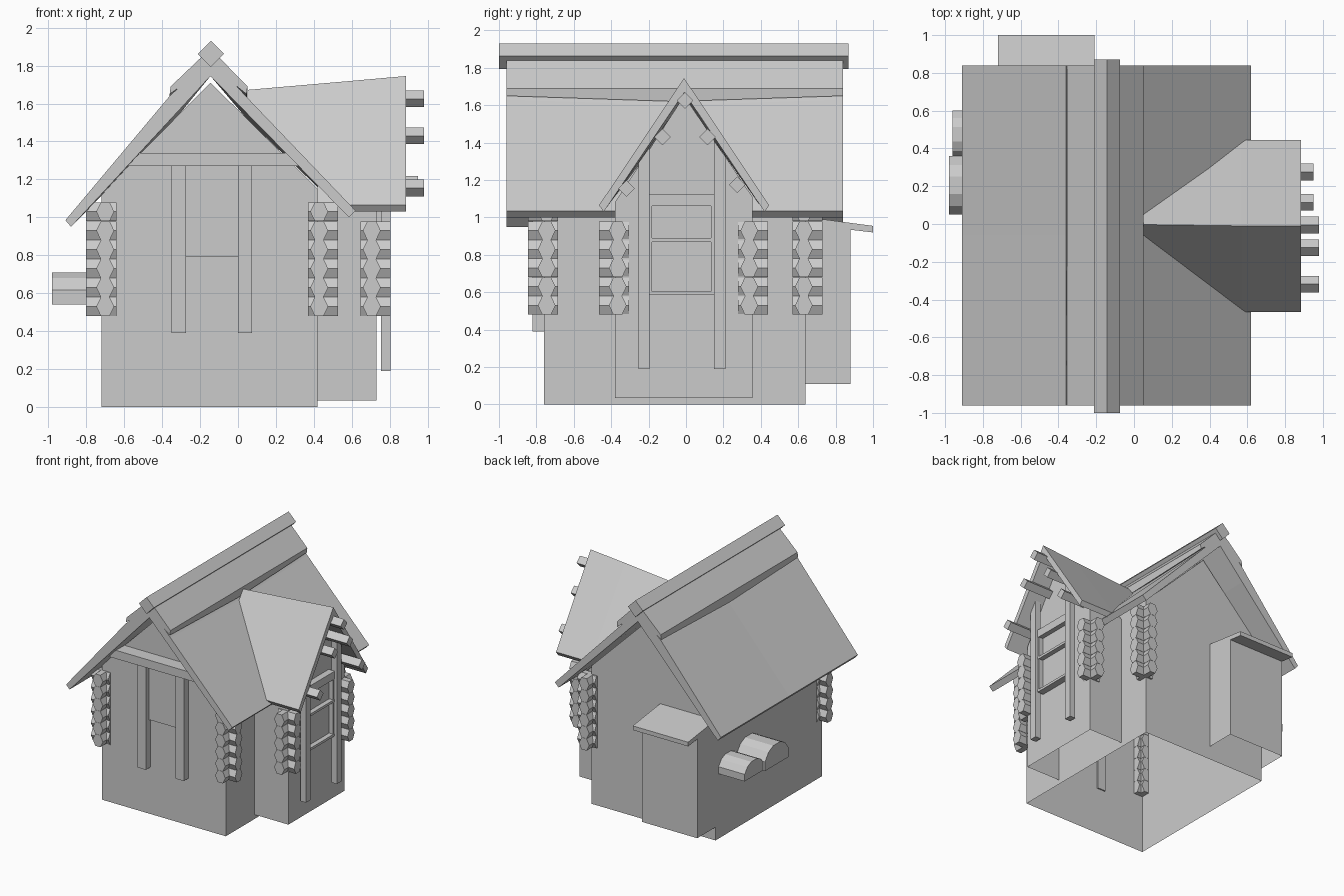
import bpy, bmesh, math
from mathutils import Vector

if "Cube" in bpy.data.objects:
    bpy.data.objects.remove(bpy.data.objects["Cube"])


def loft(name, rings, open_bottom=False):
    """Skin matching rings of 3D points and cap both ends."""
    bm = bmesh.new()
    rows = [[bm.verts.new(p) for p in ring] for ring in rings]
    n = len(rows[0])
    for a, b in zip(rows, rows[1:]):
        for i in range(n):
            j = (i + 1) % n
            bm.faces.new((a[i], a[j], b[j], b[i]))
    bm.faces.new(rows[0])
    bm.faces.new(rows[-1])
    bmesh.ops.recalc_face_normals(bm, faces=bm.faces)
    if open_bottom:
        bm.normal_update()
        low = [f for f in bm.faces if f.normal.z < -0.9]
        bmesh.ops.delete(bm, geom=low, context='FACES_ONLY')
    me = bpy.data.meshes.new(name)
    bm.to_mesh(me)
    bm.free()
    ob = bpy.data.objects.new(name, me)
    bpy.context.collection.objects.link(ob)
    return ob


def ring(profile, axis, t):
    """Profile (u, z) placed across the x or y axis at t."""
    return [(t, u, z) if axis == 'x' else (u, t, z) for u, z in profile]


def prism(name, profile, axis, a, b, open_bottom=False):
    return loft(name, [ring(profile, axis, a), ring(profile, axis, b)], open_bottom)


def box(name, x0, x1, y0, y1, z0, z1):
    return prism(name, [(y0, z0), (y1, z0), (y1, z1), (y0, z1)], 'x', x0, x1)


def poly(cu, cz, ru, rz, sides):
    return [(cu + ru * math.cos(2 * math.pi * i / sides),
             cz + rz * math.sin(2 * math.pi * i / sides)) for i in range(sides)]


# Walls, open underneath
prism("main_walls", [(-.72, 0), (.42, 0), (.42, 1.15), (-.145, 1.71), (-.72, 1.13)],
      'y', -.76, .64, True)
prism("annex_walls", [(-.38, .035), (.355, .035), (.355, 1.11), (-.01, 1.65), (-.38, 1.08)],
      'x', .42, .73, True)
prism("shed_walls", [(.64, .11), (.88, .11), (.88, .95), (.64, .98)],
      'x', -.72, -.21, True)
prism("shed_roof", [(.62, .965), (1.0, .92), (1.0, .955), (.62, 1.005)], 'x', -.72, -.21)


# Main roof, sagging a little in the middle of its length
def roof_profile(sag):
    return [(-.88, .95), (-.36, 1.512 - sag), (-.145, 1.745), (.05, 1.545 - sag), (.585, 1.0),
            (.62, 1.035), (.05, 1.63 - sag), (-.145, 1.84), (-.36, 1.64 - sag), (-.91, .985)]


loft("main_roof", [ring(roof_profile(s), 'y', y)
                   for y, s in ((-.96, 0), (-.06, .03), (.84, 0))])
loft("ridge_cap", [ring([(-.36, 1.65 - s), (-.355, 1.69), (-.145, 1.89), (.05, 1.69),
                         (.045, 1.65 - s), (-.145, 1.80)], 'y', y)
                   for y, s in ((-.96, 0), (-.06, .03), (.84, 0))])
prism("ridge_beam", poly(-.143, 1.862, .069, .069, 4), 'y', -1.0, .87)

# Annex roof, narrowing into the main roof
full = [(-.465, 1.065), (-.01, 1.717), (.445, 1.065), (.42, 1.03), (-.01, 1.64), (-.44, 1.03)]
outer = [(u, z + (.028 if abs(u + .01) < .01 else 0)) for u, z in full]
narrow = [(-.07, 1.585), (-.003, 1.672), (.065, 1.585), (.055, 1.545), (-.003, 1.61), (-.06, 1.545)]
loft("annex_roof", [ring(narrow, 'x', .05), ring(full, 'x', .57), ring(outer, 'x', .885)])

# Purlin ends under the annex roof
for y, z, x1 in ((-.005, 1.625, .98), (-.125, 1.43, .98), (.115, 1.43, .95),
                 (-.318, 1.155, .98), (.275, 1.175, .95)):
    prism("annex_purlin", poly(y, z, .044, .044, 4), 'x', .70, x1)


# Crossed hexagonal log ends at the corners
def log_stack(name, cx, cy, sx, sy, rows):
    for i in range(rows):
        z = .53 + i * .1
        prism(name + "_log_x", poly(cy, z, .047, .057, 6), 'x', cx - .06 * sx, cx + .1 * sx)
        prism(name + "_log_y", poly(cx, z, .047, .057, 6), 'y', cy - .06 * sy, cy + .1 * sy)


log_stack("front_left", -.70, -.745, -1, -1, 6)
log_stack("front_right", .428, -.745, 1, -1, 6)
log_stack("back_right", .428, .63, 1, 1, 6)
log_stack("annex_front", .705, -.365, 1, -1, 5)
log_stack("annex_back", .705, .338, 1, 1, 5)

# Front beam, posts and door panel
prism("front_beam", [(-.61, 1.27), (.32, 1.27), (.25, 1.34), (-.54, 1.34)], 'y', -.87, -.75)
box("front_post_left", -.35, -.275, -.82, -.75, .39, 1.275)
box("front_post_right", 0, .075, -.82, -.75, .39, 1.275)
box("front_panel", -.275, 0, -.775, -.75, .79, 1.275)

# Annex posts with tops cut to the roof slope
prism("annex_post_front", [(-.255, .19), (-.195, .19), (-.195, 1.375), (-.255, 1.29)],
      'x', .755, .805)
prism("annex_post_back", [(.15, .19), (.21, .19), (.21, 1.325), (.15, 1.41)], 'x', .755, .805)

# Annex window
for z0, z1 in ((.585, .605), (.87, .89), (1.06, 1.075), (1.075, 1.125)):
    box("window_rail", .725, .785, -.197, .152, z0, z1)
box("window_stile_front", .725, .78, -.197, -.183, .585, 1.075)
box("window_stile_back", .725, .78, .135, .152, .585, 1.075)
box("window_pane", .72, .745, -.19, .145, .6, 1.065)


# Arched blocks on the left wall
def arch(name, y0, y1, z0, z1, x):
    w, h = y1 - y0, z1 - z0
    prof = [(y0 + w * u, z0 + h * v) for u, v in
            ((0, 0), (1, 0), (1, .45), (.85, .82), (.65, 1), (.35, 1), (.15, .82), (0, .45))]
    prism(name, prof, 'x', x, -.70)


arch("large_arch_block", .05, .36, .54, .71, -.98)
arch("small_arch_block", .35, .60, .54, .67, -.96)
